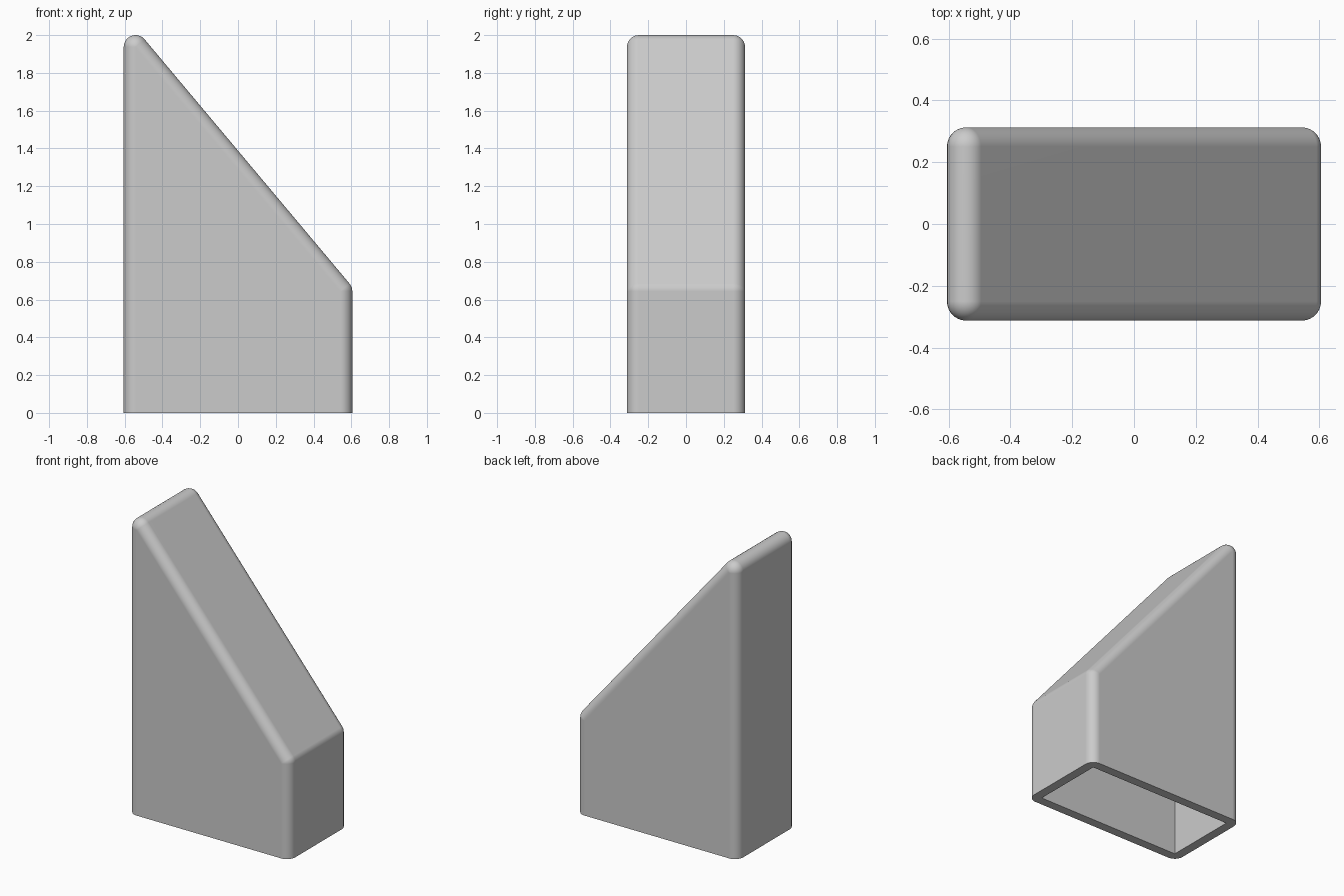
import bpy, bmesh, math

cube = bpy.data.objects.get("Cube")
if cube:
    bpy.data.objects.remove(cube, do_unlink=True)

HX, HY, R, TOP = 0.605, 0.3125, 0.0625, 2.0   # R is both corner radius and wall thickness
SLOPE = math.radians(50)
STEPS = 10

# Centres of the two upper roundings; they are also the corners of the hollow
cx = HX - R
high = TOP - R
low = high - 2 * cx * math.tan(SLOPE)


def arc(x, z, radius, start, end):
    angles = [start + (end - start) * i / STEPS for i in range(STEPS + 1)]
    return [(x + radius * math.cos(a), z + radius * math.sin(a)) for a in angles]


def section(radius):
    """Open side outline, from the tall bottom edge over the top to the short one."""
    normal = math.pi / 2 - SLOPE
    return ([(-cx - radius, 0)]
            + arc(-cx, high, radius, math.pi, normal)
            + arc(cx, low, radius, normal, 0)
            + [(cx + radius, 0)])


bm = bmesh.new()


def add_loop(points, y):
    return [bm.verts.new((x, y, z)) for x, z in points]


def skin(loops):
    for a, b in zip(loops, loops[1:]):
        for i in range(len(a) - 1):
            bm.faces.new((a[i], a[i + 1], b[i + 1], b[i]))


# Rounded outer skin, swept from front to back
tilts = [math.pi / 2 * i / STEPS for i in range(STEPS + 1)]
rings = [(R * math.cos(t), -(HY - R) - R * math.sin(t)) for t in reversed(tilts)]
rings += [(r, -y) for r, y in reversed(rings)]
outer = [add_loop(section(r), y) for r, y in rings]
skin(outer)
bm.faces.new(outer[0])
bm.faces.new(outer[-1])

# Sharp-cornered hollow, open below
hollow = [(-cx, 0), (-cx, high), (cx, low), (cx, 0)]
inner = [add_loop(hollow, y) for y in (-(HY - R), HY - R)]
skin(inner)
for loop in inner:
    bm.faces.new(loop)

# Flat rim joining the skin and the hollow at the bottom
half = len(outer) // 2
for k, ring_set in enumerate((outer[:half], outer[half:])):
    for end in (0, -1):
        corner = inner[k][end]
        for a, b in zip(ring_set, ring_set[1:]):
            bm.faces.new((a[end], b[end], corner))
for end in (0, -1):
    bm.faces.new((outer[half - 1][end], outer[half][end], inner[1][end], inner[0][end]))
for k, ring in enumerate((outer[0], outer[-1])):
    bm.faces.new((ring[0], ring[-1], inner[k][-1], inner[k][0]))

bmesh.ops.remove_doubles(bm, verts=bm.verts, dist=0.0001)
bmesh.ops.recalc_face_normals(bm, faces=bm.faces)

mesh = bpy.data.meshes.new("sloped_cover")
bm.to_mesh(mesh)
bm.free()
cover = bpy.data.objects.new("sloped_cover", mesh)
bpy.context.collection.objects.link(cover)

# Plain grey
grey = bpy.data.materials.new("light_grey")
grey.use_nodes = True
colour = (0.6, 0.6, 0.6, 1)
grey.diffuse_color = colour
grey.node_tree.nodes["Principled BSDF"].inputs["Base Color"].default_value = colour
mesh.materials.append(grey)

# Smooth roundings, crisp rim and hollow
bpy.ops.object.select_all(action='DESELECT')
cover.select_set(True)
bpy.context.view_layer.objects.active = cover
bpy.ops.object.shade_smooth_by_angle(angle=math.radians(30))
weighted = cover.modifiers.new("even_shading", 'WEIGHTED_NORMAL')
weighted.keep_sharp = True
